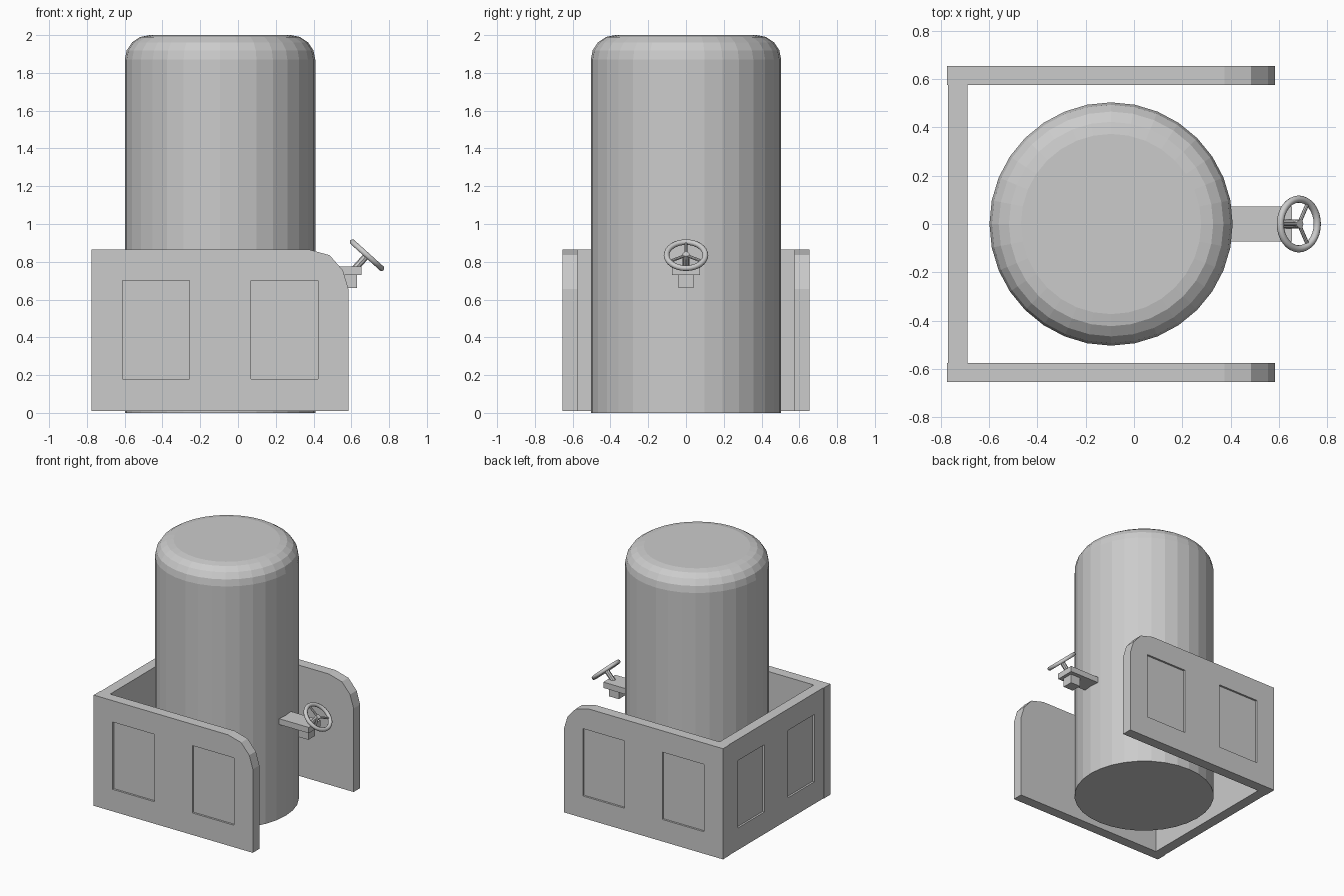
import bpy, bmesh, math
from mathutils import Vector, Matrix

if "Cube" in bpy.data.objects:
    bpy.data.objects.remove(bpy.data.objects["Cube"])


def finish(name, bm):
    bmesh.ops.recalc_face_normals(bm, faces=bm.faces)
    me = bpy.data.meshes.new(name)
    bm.to_mesh(me)
    bm.free()
    ob = bpy.data.objects.new(name, me)
    bpy.context.collection.objects.link(ob)
    return ob


def box(name, lo, hi):
    lo, hi = Vector(lo), Vector(hi)
    bm = bmesh.new()
    bmesh.ops.create_cube(bm, size=1, matrix=Matrix.Translation((lo + hi) / 2)
                          @ Matrix.Diagonal((*(hi - lo), 1)))
    return finish(name, bm)


def rod(name, a, b, radius, sides):
    a, b = Vector(a), Vector(b)
    rot = (b - a).to_track_quat('Z', 'Y').to_matrix().to_4x4()
    bm = bmesh.new()
    bmesh.ops.create_cone(bm, cap_ends=True, segments=sides, radius1=radius, radius2=radius,
                          depth=(b - a).length, matrix=Matrix.Translation((a + b) / 2) @ rot)
    return finish(name, bm)


def cut(ob, cutters):
    # Boolean recesses, then discard the cutters
    for c in cutters:
        m = ob.modifiers.new("recess", 'BOOLEAN')
        m.operation, m.solver, m.object = 'DIFFERENCE', 'EXACT', c
        bpy.context.view_layer.objects.active = ob
        bpy.ops.object.modifier_apply(modifier=m.name)
        bpy.data.objects.remove(c)


# Tank with rounded top rim
CX, R, BEV = -0.095, 0.504, 0.13
bm = bmesh.new()
bmesh.ops.create_cone(bm, cap_ends=True, segments=32, radius1=R, radius2=R, depth=2,
                      matrix=Matrix.Translation((CX, 0, 1)))
rim = [e for e in bm.edges if all(v.co.z > 1.9 for v in e.verts)]
bmesh.ops.bevel(bm, geom=rim, offset=BEV, segments=4, profile=0.5, affect='EDGES')
finish("tank", bm)

# Side walls with a rounded front corner and two recessed panels
Z0, Z1, OUT, INN, DEEP = 0.01, 0.865, 0.655, 0.575, 0.015
outline = [(-0.775, Z0), (0.585, Z0), (0.585, 0.655), (0.555, 0.755),
           (0.485, 0.835), (0.375, Z1), (-0.775, Z1)]
for s, side in ((-1, "front"), (1, "rear")):
    bm = bmesh.new()
    face = bm.faces.new([bm.verts.new((x, s * INN, z)) for x, z in outline])
    ext = bmesh.ops.extrude_face_region(bm, geom=[face])
    bmesh.ops.translate(bm, vec=(0, s * (OUT - INN), 0),
                        verts=[v for v in ext['geom'] if isinstance(v, bmesh.types.BMVert)])
    wall = finish(side + "_side_wall", bm)
    ys = sorted((s * (OUT - DEEP), s * (OUT + 0.1)))
    cut(wall, [box("cutter", (x, ys[0], 0.18), (x + 0.355, ys[1], 0.70))
               for x in (-0.612, 0.068)])

# Back wall with two recessed panels
back = box("back_wall", (-0.771, -INN, Z0), (-0.69, INN, Z1))
cut(back, [box("cutter", (-0.9, y, 0.18), (-0.771 + DEEP, y + 0.32, 0.70))
           for y in (-0.465, 0.145)])

# Control shelf and its under block
box("control_shelf", (0.36, -0.073, 0.73), (0.655, 0.073, 0.775))
box("shelf_block", (0.545, -0.041, 0.66), (0.63, 0.041, 0.73))

# Tilted steering wheel: rim, spokes, hub and column
C, TILT = Vector((0.683, 0, 0.835)), math.radians(42)
down = Vector((math.cos(TILT), 0, -math.sin(TILT)))
side = Vector((0, 1, 0))
axis = Vector((math.sin(TILT), 0, math.cos(TILT)))
bpy.ops.mesh.primitive_torus_add(location=C, rotation=(0, TILT, 0), major_radius=0.103,
                                 minor_radius=0.015, major_segments=32, minor_segments=10)
bpy.context.object.name = "wheel_rim"
bpy.ops.object.shade_smooth_by_angle(angle=math.radians(40))
for i in range(3):
    a = math.pi + i * math.tau / 3
    rod(f"wheel_spoke_{i + 1}", C, C + (down * math.cos(a) + side * math.sin(a)) * 0.1, 0.008, 8)
rod("wheel_hub", C - axis * 0.015, C + axis * 0.008, 0.018, 12)
rod("steering_column", C - axis * 0.11, C - axis * 0.01, 0.018, 8)
